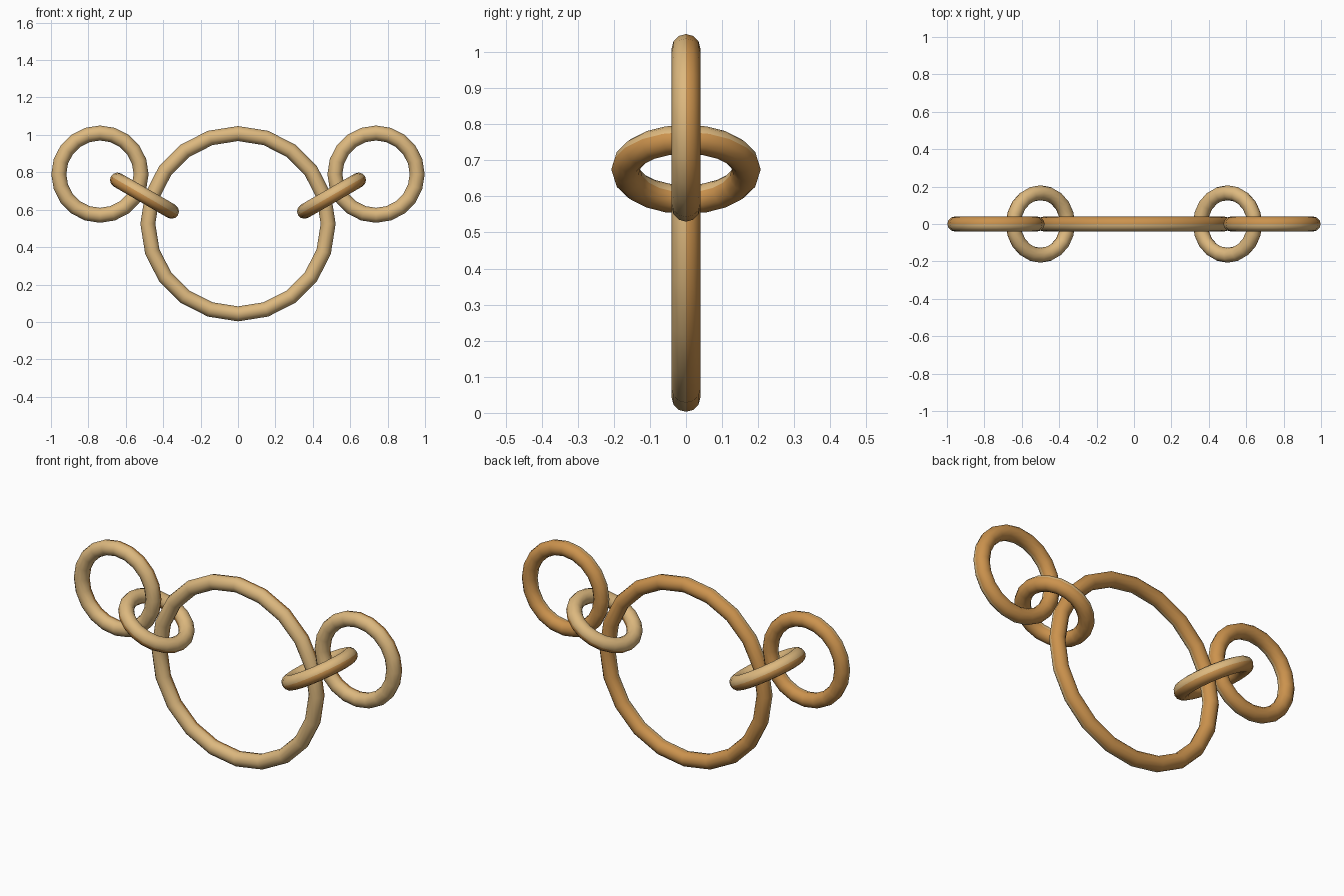
import bpy
import math

cube = bpy.data.objects.get("Cube")
if cube:
    bpy.data.objects.remove(cube, do_unlink=True)


def make_material(name, color):
    mat = bpy.data.materials.new(name)
    mat.use_nodes = True
    mat.diffuse_color = color
    mat.node_tree.nodes["Principled BSDF"].inputs["Base Color"].default_value = color
    return mat


light_gold = make_material("light_gold", (0.72, 0.48, 0.21, 1))
deep_gold = make_material("deep_gold", (0.60, 0.29, 0.075, 1))
TUBE = 0.04


def ring(name, x, z, radius, rotation):
    """Faceted ring whose local +z half is light and whose other half is deep gold."""
    bpy.ops.mesh.primitive_torus_add(
        major_segments=20, minor_segments=12,
        major_radius=radius, minor_radius=TUBE,
        location=(x, 0, z), rotation=rotation)
    obj = bpy.context.object
    obj.name = name
    obj.data.materials.append(light_gold)
    obj.data.materials.append(deep_gold)
    for face in obj.data.polygons:
        face.material_index = 0 if face.center.z > 0 else 1
    bpy.ops.object.shade_smooth_by_angle(angle=math.radians(40))
    return obj


# Large central ring, facing the front
upright = (math.radians(90), 0, 0)
ring("central_ring", 0, 0.525, 0.482, upright)

# Outer rings and the tilted links that join them to the centre
for side, sign in (("left", 1), ("right", -1)):
    ring(side + "_outer_ring", sign * 0.738, 0.79, 0.22, upright)
    ring(side + "_link", sign * 0.5, 0.675, 0.167, (0, math.radians(-30 * sign), 0))
